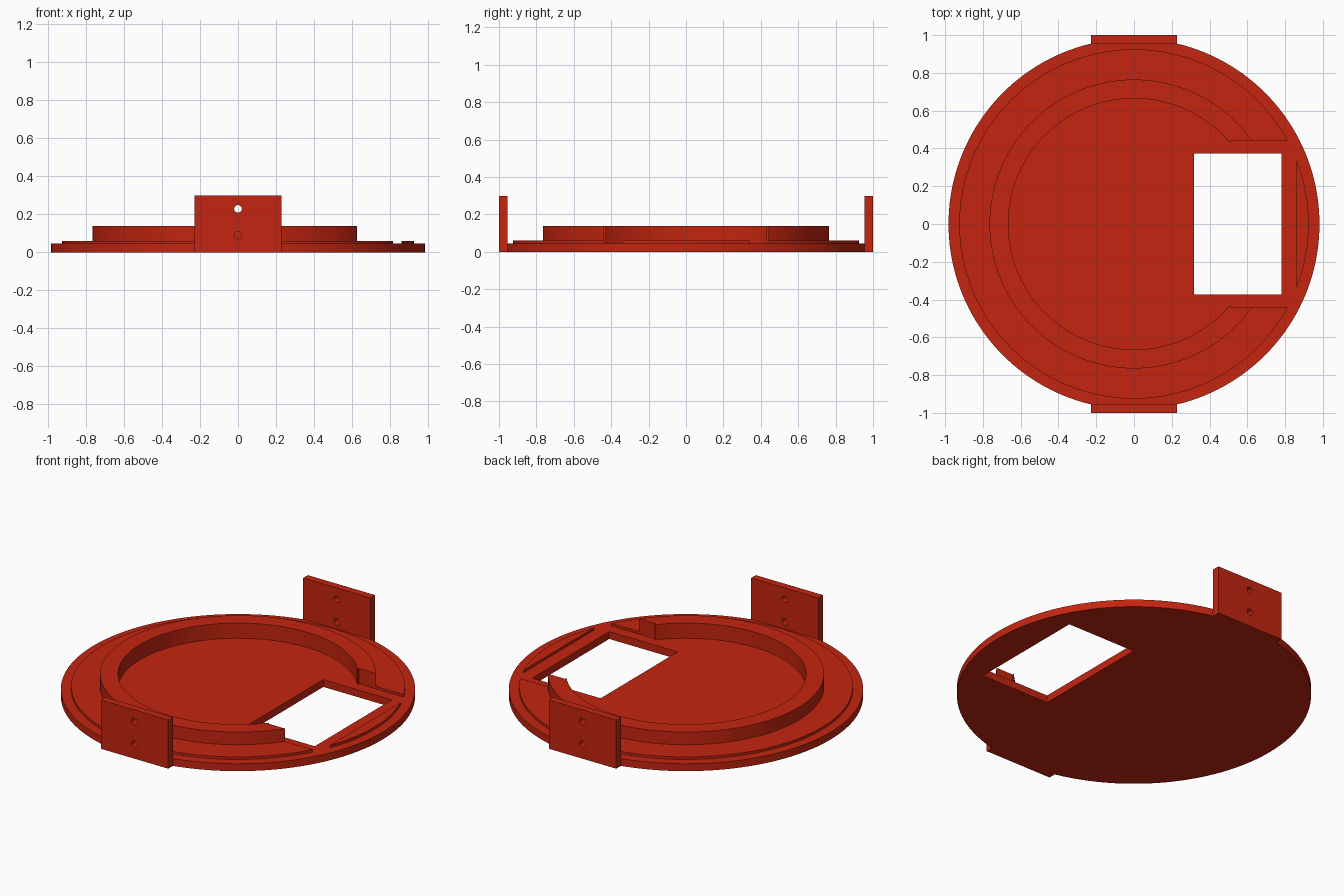
import bpy, bmesh, math
from mathutils import Matrix

if "Cube" in bpy.data.objects:
    bpy.data.objects.remove(bpy.data.objects["Cube"])

SEG = 160

red = bpy.data.materials.new("red_plastic")
red.diffuse_color = (0.55, 0.018, 0.005, 1.0)
red.use_nodes = True
red.node_tree.nodes["Principled BSDF"].inputs["Base Color"].default_value = red.diffuse_color


def make_object(name, bm):
    bmesh.ops.recalc_face_normals(bm, faces=bm.faces[:])
    mesh = bpy.data.meshes.new(name)
    bm.to_mesh(mesh)
    bm.free()
    mesh.materials.append(red)
    ob = bpy.data.objects.new(name, mesh)
    bpy.context.collection.objects.link(ob)
    return ob


def box(name, x0, x1, y0, y1, z0, z1):
    bm = bmesh.new()
    bmesh.ops.create_cube(bm, size=1)
    for v in bm.verts:
        v.co = ((x0 + x1) / 2 + v.co.x * (x1 - x0),
                (y0 + y1) / 2 + v.co.y * (y1 - y0),
                (z0 + z1) / 2 + v.co.z * (z1 - z0))
    return make_object(name, bm)


def cylinder(name, r, depth, matrix, seg):
    bm = bmesh.new()
    bmesh.ops.create_cone(bm, cap_ends=True, segments=seg, radius1=r,
                          radius2=r, depth=depth, matrix=matrix)
    return make_object(name, bm)


def lathe(name, profile):
    """Revolve a closed (radius, z) profile around the z axis."""
    bm = bmesh.new()
    rings = []
    for i in range(SEG):
        a = 2 * math.pi * i / SEG
        rings.append([bm.verts.new((r * math.cos(a), r * math.sin(a), z))
                      for r, z in profile])
    n = len(profile)
    for i in range(SEG):
        p, q = rings[i], rings[(i + 1) % SEG]
        for j in range(n):
            k = (j + 1) % n
            bm.faces.new((p[j], q[j], q[k], p[k]))
    return make_object(name, bm)


def boolean(target, tool, operation):
    """Apply a boolean and remove the helper."""
    mod = target.modifiers.new("bool", 'BOOLEAN')
    mod.operation = operation
    mod.solver = 'EXACT'
    mod.object = tool
    bpy.context.view_layer.objects.active = target
    bpy.ops.object.modifier_apply(modifier=mod.name)
    bpy.data.objects.remove(tool, do_unlink=True)


# Round base plate
base = cylinder("base_plate", 0.982, 0.045,
                Matrix.Translation((0, 0, 0.0225)), SEG)

# Low step with the raised collar, sunk into the plate
collar = lathe("collar", [(0.665, 0.02), (0.925, 0.02), (0.925, 0.06),
                          (0.765, 0.06), (0.765, 0.138), (0.665, 0.138)])

# Gap in the collar; a thin sliver of the step stays outside it
boolean(collar, box("gap_cutter", 0.51, 0.86, -0.44, 0.44, -0.1, 0.3),
        'DIFFERENCE')
boolean(base, collar, 'UNION')

# Rectangular window through the plate
boolean(base, box("window_cutter", 0.317, 0.78, -0.372, 0.372, -0.1, 0.3),
        'DIFFERENCE')

# Two upright mounting tabs, each with two screw holes
for s in (-1, 1):
    y0, y1 = sorted((s * 0.955, s * 1.0))
    tab = box("mounting_tab", -0.228, 0.228, y0, y1, 0, 0.298)
    for z in (0.09, 0.228):
        hole = cylinder("hole_cutter", 0.02, 0.2,
                        Matrix.Translation((0, s * 0.978, z))
                        @ Matrix.Rotation(math.pi / 2, 4, 'X'), 24)
        boolean(tab, hole, 'DIFFERENCE')
    boolean(base, tab, 'UNION')

# Smooth round walls, crisp edges
bpy.ops.object.select_all(action='DESELECT')
base.select_set(True)
bpy.context.view_layer.objects.active = base
bpy.ops.object.shade_smooth_by_angle(angle=math.radians(30))
